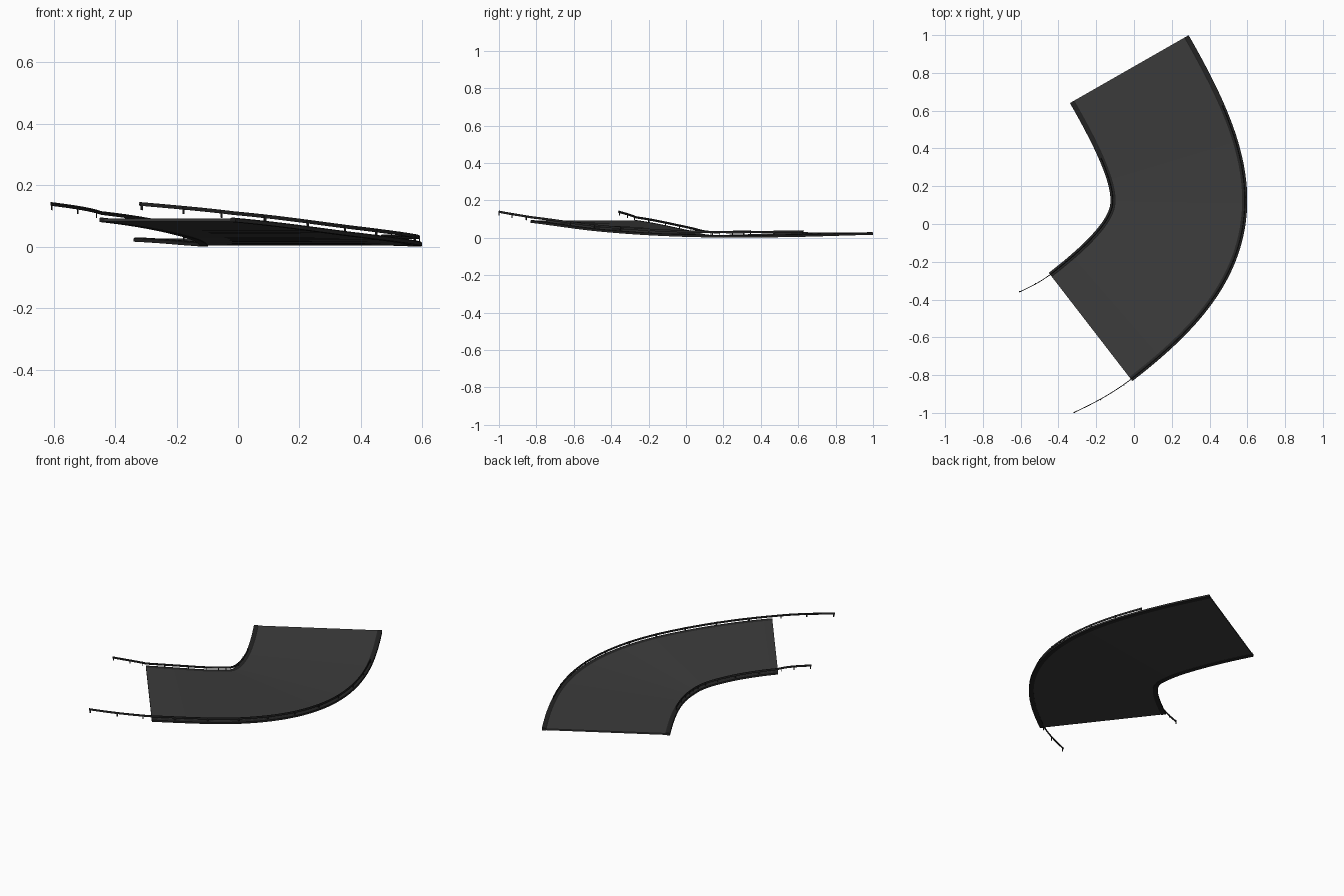
import bpy, bmesh
from mathutils import Vector

if "Cube" in bpy.data.objects:
    bpy.data.objects.remove(bpy.data.objects["Cube"])

# Road centre line: one cubic bend, then a short run carried on by the rails only
P0, P1, P2, P3 = [Vector(p) for p in
                  ((-0.025, 0.82), (0.347, 0.169), (0.362, -0.088), (-0.23, -0.545))]
Q1, Q2 = Vector((-0.321, -0.615)), Vector((-0.465, -0.68))
EXT = 1.2
HEIGHTS = [(0, 0.027), (0.25, 0.014), (0.5, 0.015), (0.75, 0.043), (1, 0.091), (EXT, 0.121)]


def centre(t):
    """Position and tangent in plan."""
    if t <= 1:
        s = 1 - t
        p = P0 * s**3 + P1 * 3*s*s*t + P2 * 3*s*t*t + P3 * t**3
        d = (P1 - P0) * s*s + (P2 - P1) * 2*s*t + (P3 - P2) * t*t
    else:
        u = (t - 1) / (EXT - 1)
        p = P3 * (1-u)**2 + Q1 * 2*u*(1-u) + Q2 * u*u
        d = (Q1 - P3) * (1-u) + (Q2 - Q1) * u
    return p, d.normalized()


def height(t):
    """Smooth road height through the control heights."""
    n = len(HEIGHTS)
    slope = []
    for i in range(n):
        a, b = HEIGHTS[max(i-1, 0)], HEIGHTS[min(i+1, n-1)]
        slope.append((b[1] - a[1]) / (b[0] - a[0]))
    for i in range(n - 1):
        (ta, za), (tb, zb) = HEIGHTS[i], HEIGHTS[i+1]
        if t <= tb or i == n - 2:
            h = tb - ta
            u = (t - ta) / h
            return (za * (1 + 2*u) * (1-u)**2 + slope[i] * h * u * (1-u)**2
                    + zb * u*u * (3 - 2*u) + slope[i+1] * h * u*u * (u - 1))


def place(t, off, dz):
    p, d = centre(t)
    return Vector((p.x - d.y * off, p.y + d.x * off, height(t) + dz))


def material(name, v):
    m = bpy.data.materials.new(name)
    m.diffuse_color = (v, v, v, 1)
    m.use_nodes = True
    m.node_tree.nodes["Principled BSDF"].inputs["Base Color"].default_value = m.diffuse_color
    return m


ASPHALT = material("asphalt", 0.045)
DARK = material("dark_trim", 0.018)


def finish(bm, name, mat):
    bmesh.ops.recalc_face_normals(bm, faces=bm.faces)
    me = bpy.data.meshes.new(name)
    bm.to_mesh(me)
    bm.free()
    ob = bpy.data.objects.new(name, me)
    bpy.context.collection.objects.link(ob)
    me.materials.append(mat)
    return ob


def sweep(bm, profile, t0, t1, n):
    """Sweep a closed (offset, height) profile along the centre line."""
    rings = []
    for i in range(n + 1):
        t = t0 + (t1 - t0) * i / n
        rings.append([bm.verts.new(place(t, o, z)) for o, z in profile])
    k = len(profile)
    for a, b in zip(rings, rings[1:]):
        for j in range(k):
            bm.faces.new((a[j], a[(j+1) % k], b[(j+1) % k], b[j]))
    bm.faces.new(rings[0])
    bm.faces.new(rings[-1])


# Road slab
bm = bmesh.new()
sweep(bm, [(-0.335, 0), (0.335, 0), (0.335, -0.009), (-0.335, -0.009)], 0, 1, 48)
finish(bm, "road_slab", ASPHALT)

for side, label in ((1, "outer"), (-1, "inner")):
    # Kerb along the road edge
    bm = bmesh.new()
    prof = [(0.335, 0), (0.341, 0.003), (0.357, 0.003), (0.362, 0), (0.362, -0.011), (0.335, -0.011)]
    sweep(bm, [(side * o, z) for o, z in prof], 0, 1, 48)
    finish(bm, label + "_kerb", DARK)

    # Guard rail with a shallow double-wave face
    bm = bmesh.new()
    prof = [(0.350, 0.012), (0.348, 0.015), (0.350, 0.018), (0.348, 0.021), (0.350, 0.024),
            (0.352, 0.024), (0.352, 0.012)]
    sweep(bm, [(side * o, z) for o, z in prof], 0.19, EXT, 56)
    finish(bm, label + "_guard_rail", DARK)

    # Rail posts
    bm = bmesh.new()
    for i in range(13):
        t = 0.192 + (EXT - 0.004 - 0.192) * i / 12
        prof = [(0.352, 0.023), (0.355, 0.023), (0.355, -0.002), (0.352, -0.002)]
        sweep(bm, [(side * o, z) for o, z in prof], t - 0.002, t + 0.002, 1)
    finish(bm, label + "_rail_posts", DARK)
